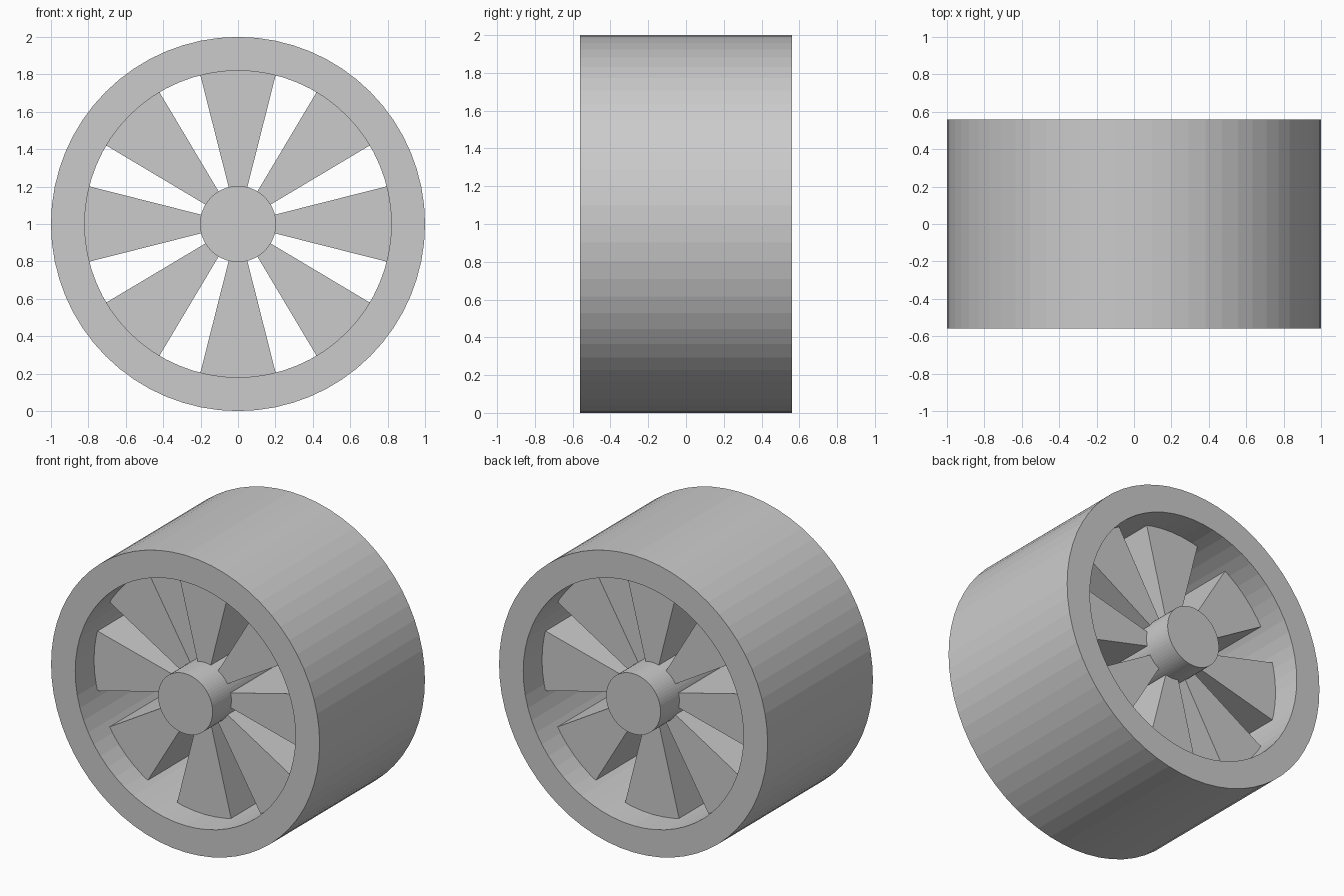
import bpy, bmesh
from math import sin, cos, pi, radians

if "Cube" in bpy.data.objects:
    bpy.data.objects.remove(bpy.data.objects["Cube"])

CENTRE_Z = 1.0
HALF_WIDTH = 0.56      # rim and hub, along y
SPOKE_HALF = 0.36      # spokes are recessed on both sides
R_OUT, R_IN, R_HUB = 1.0, 0.82, 0.203
SPOKES, SPOKE_ANGLE = 8, radians(14.2)


def point(r, a, y):
    return (r * cos(a), y, CENTRE_Z + r * sin(a))


def finish(name, bm):
    bmesh.ops.recalc_face_normals(bm, faces=bm.faces)
    mesh = bpy.data.meshes.new(name)
    bm.to_mesh(mesh)
    bm.free()
    obj = bpy.data.objects.new(name, mesh)
    bpy.context.collection.objects.link(obj)
    return obj


def prism(name, outline, half):
    """Extrude an outline of (radius, angle) pairs along y."""
    bm = bmesh.new()
    front = [bm.verts.new(point(r, a, -half)) for r, a in outline]
    back = [bm.verts.new(point(r, a, half)) for r, a in outline]
    bm.faces.new(front)
    bm.faces.new(back[::-1])
    n = len(outline)
    for i in range(n):
        j = (i + 1) % n
        bm.faces.new((front[i], back[i], back[j], front[j]))
    return finish(name, bm)


# Rim: rectangular section swept round the axle
bm = bmesh.new()
section = [(R_OUT, -HALF_WIDTH), (R_OUT, HALF_WIDTH), (R_IN, HALF_WIDTH), (R_IN, -HALF_WIDTH)]
N = 64
rings = [[bm.verts.new(point(r, 2 * pi * i / N, y)) for r, y in section] for i in range(N)]
for i in range(N):
    a, b = rings[i], rings[(i + 1) % N]
    for k in range(4):
        m = (k + 1) % 4
        bm.faces.new((a[k], b[k], b[m], a[m]))
finish("rim", bm)

# Hub
prism("hub", [(R_HUB, 2 * pi * i / 64) for i in range(64)], HALF_WIDTH)

# Spokes: radial wedges, ends sunk slightly into hub and rim
STEPS = 6
for s in range(SPOKES):
    mid = 2 * pi * s / SPOKES
    angles = [mid - SPOKE_ANGLE + 2 * SPOKE_ANGLE * i / STEPS for i in range(STEPS + 1)]
    outline = [(R_IN + 0.005, a) for a in angles] + [(R_HUB - 0.01, a) for a in reversed(angles)]
    prism(f"spoke_{s + 1}", outline, SPOKE_HALF)
